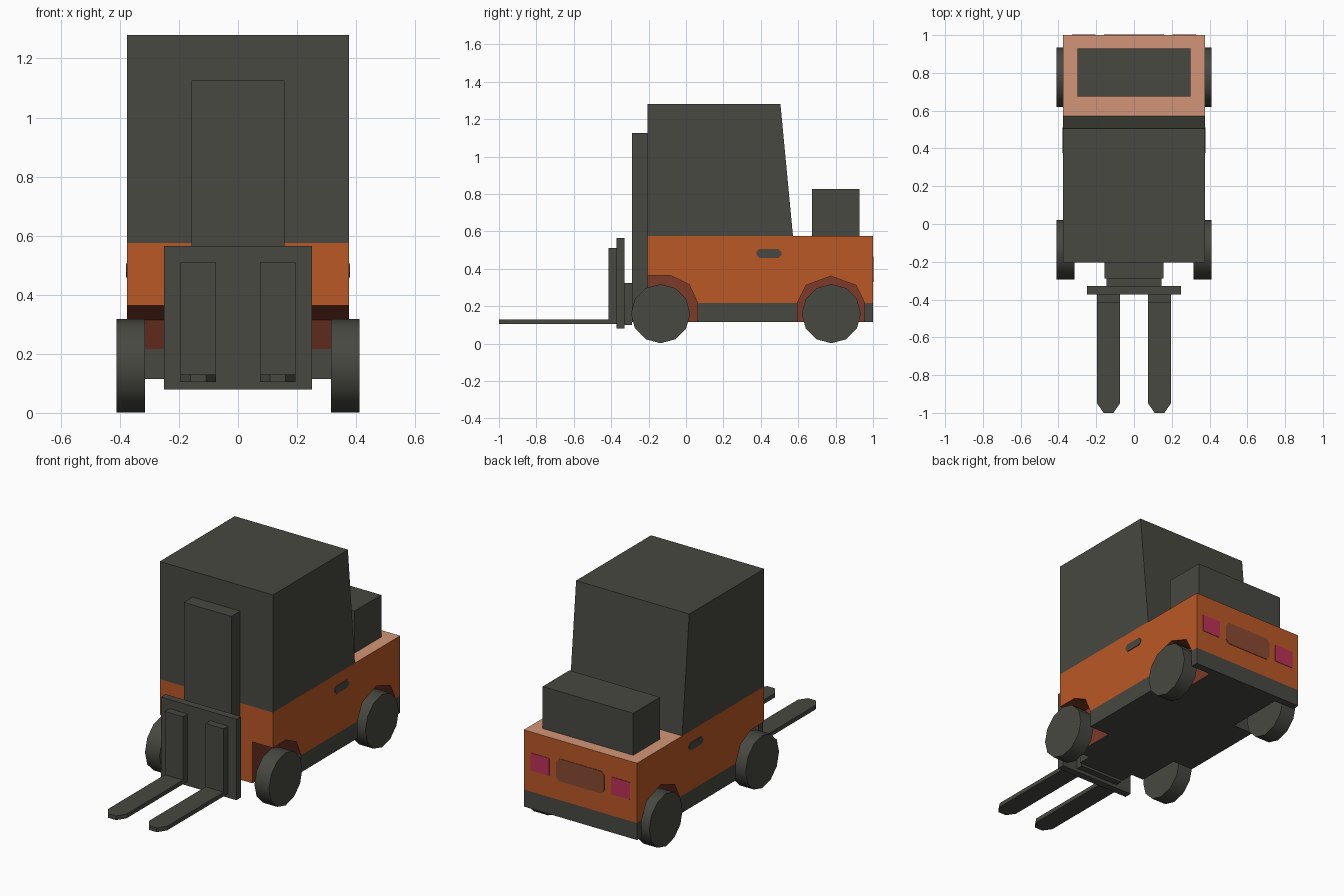
import bpy, bmesh, math

if "Cube" in bpy.data.objects:
    bpy.data.objects.remove(bpy.data.objects["Cube"])


def material(name, rgb):
    m = bpy.data.materials.new(name)
    m.diffuse_color = (*rgb, 1)
    m.use_nodes = True
    m.node_tree.nodes["Principled BSDF"].inputs["Base Color"].default_value = m.diffuse_color
    return m


ORANGE = material("orange paint", (0.49, 0.098, 0.019))
GREY = material("dark grey", (0.065, 0.065, 0.054))
SALMON = material("light orange", (0.65, 0.30, 0.185))
BROWN = material("arch brown", (0.20, 0.042, 0.022))
PLATE = material("plate brown", (0.25, 0.067, 0.033))
RED = material("lamp red", (0.50, 0.032, 0.098))


def prism(name, pts, axis, lo, hi, mat):
    """Extrude a 2D outline along an axis from lo to hi."""
    place = {"x": lambda a, b, t: (t, a, b),
             "y": lambda a, b, t: (a, t, b),
             "z": lambda a, b, t: (a, b, t)}[axis]
    bm = bmesh.new()
    ends = [[bm.verts.new(place(a, b, t)) for a, b in pts] for t in (lo, hi)]
    for ring in ends:
        bm.faces.new(ring)
    n = len(pts)
    for i in range(n):
        j = (i + 1) % n
        bm.faces.new((ends[0][i], ends[0][j], ends[1][j], ends[1][i]))
    bmesh.ops.recalc_face_normals(bm, faces=bm.faces)
    me = bpy.data.meshes.new(name)
    bm.to_mesh(me)
    bm.free()
    me.materials.append(mat)
    ob = bpy.data.objects.new(name, me)
    bpy.context.collection.objects.link(ob)
    return ob


def box(name, x, y, z, mat):
    return prism(name, [(x[0], y[0]), (x[1], y[0]), (x[1], y[1]), (x[0], y[1])], "z", *z, mat)


def chamfered(cx, cy, w, h, c):
    """Rectangle outline with cut corners."""
    a, b = w / 2, h / 2
    return [(cx + sx * u, cy + sy * v) for sx, sy, u, v in (
        (-1, -1, a - c, b), (1, -1, a - c, b), (1, -1, a, b - c), (1, 1, a, b - c),
        (1, 1, a - c, b), (-1, 1, a - c, b), (-1, 1, a, b - c), (-1, -1, a, b - c))]


W, FRONT, BACK, LOW, TOP, SKIRT, INNER = 0.375, -0.205, 1.0, 0.115, 0.575, 0.217, 0.24

# Body with four wheel arches cut out
body = box("body", (-W, W), (FRONT, BACK), (LOW, TOP), ORANGE)
bm = bmesh.new()
bm.from_mesh(body.data)
bmesh.ops.bisect_plane(bm, geom=bm.verts[:] + bm.edges[:] + bm.faces[:],
                       plane_co=(0, 0, SKIRT), plane_no=(0, 0, 1))
bm.to_mesh(body.data)
bm.free()
front_arch = [(-0.4, 0), (0.062, 0), (0.062, SKIRT), (0.018, 0.315), (-0.08, 0.363), (-0.4, 0.363)]
rear_arch = [(0.595, 0), (0.955, 0), (0.955, SKIRT), (0.908, 0.312),
             (0.775, 0.361), (0.642, 0.312), (0.595, SKIRT)]
bpy.context.view_layer.objects.active = body
for outline in (front_arch, rear_arch):
    for s in (-1, 1):
        cutter = prism("arch_cutter", outline, "x", s * INNER, s * 0.5, ORANGE)
        cutter.hide_render = True
        mod = body.modifiers.new("arch", "BOOLEAN")
        mod.operation, mod.solver, mod.object = "DIFFERENCE", "EXACT", cutter
        bpy.ops.object.modifier_apply(modifier=mod.name)
        bpy.data.objects.remove(cutter)

# Body colours by position: top, skirt, arches
body.data.materials.clear()
for m in (ORANGE, GREY, SALMON, BROWN):
    body.data.materials.append(m)
for f in body.data.polygons:
    c, n = f.center, f.normal
    is_front = n.y < -0.9 and abs(c.y - FRONT) < 0.01
    outer = (abs(abs(c.x) - W) < 0.005 or is_front or abs(c.y - BACK) < 0.005
             or abs(c.z - LOW) < 0.005)
    if c.z > TOP - 0.005:
        f.material_index = 2
    elif is_front:
        f.material_index = 0
    elif outer:
        f.material_index = 1 if c.z < SKIRT else 0
    else:
        f.material_index = 1 if c.z < SKIRT and abs(n.x) < 0.5 else 3

# Cabin with sloping back, and engine cover
prism("cabin", [(FRONT, TOP), (0.572, TOP), (0.505, 1.28), (FRONT, 1.28)], "x", -W, W, GREY)
box("engine_cover", (-0.3, 0.3), (0.675, 0.928), (TOP, 0.827), GREY)

# Mast, bracket and carriage
box("mast", (-0.157, 0.157), (-0.288, FRONT), (0.115, 1.125), GREY)
box("mast_bracket", (-0.145, 0.145), (-0.33, -0.288), (0.1, 0.325), GREY)
box("carriage", (-0.25, 0.25), (-0.372, -0.328), (0.08, 0.565), GREY)

for s, side in ((-1, "left"), (1, "right")):
    # Forks
    x = s * 0.135
    box(f"fork_upright_{side}", (x - 0.06, x + 0.06), (-0.415, -0.372), (0.105, 0.51), GREY)
    prism(f"fork_{side}", [(x - 0.06, -0.415), (x - 0.06, -0.95), (x - 0.026, -1), (x + 0.026, -1),
                           (x + 0.06, -0.95), (x + 0.06, -0.415)], "z", 0.105, 0.13, GREY)
    # Door handle and tail lamp
    prism(f"door_handle_{side}", chamfered(0.443, 0.482, 0.134, 0.046, 0.016), "x",
          s * (W - 0.003), s * (W + 0.004), GREY)
    prism(f"tail_lamp_{side}", chamfered(s * 0.267, 0.397, 0.125, 0.105, 0.004), "y",
          BACK - 0.003, BACK + 0.003, RED)
    # Twelve-sided wheels
    for y, end in ((-0.136, "front"), (0.777, "rear")):
        r = 0.158
        ring = [(y + r * math.sin(i * math.pi / 6), r + 0.002 + r * math.cos(i * math.pi / 6))
                for i in range(12)]
        wheel = prism(f"wheel_{end}_{side}", ring, "x", s * 0.315, s * 0.411, GREY)
        bpy.ops.object.select_all(action="DESELECT")
        wheel.select_set(True)
        bpy.context.view_layer.objects.active = wheel
        bpy.ops.object.shade_smooth_by_angle(angle=math.radians(40))

# Rear panel
prism("rear_panel", chamfered(0, 0.398, 0.32, 0.135, 0.022), "y", BACK - 0.003, BACK + 0.003, PLATE)
